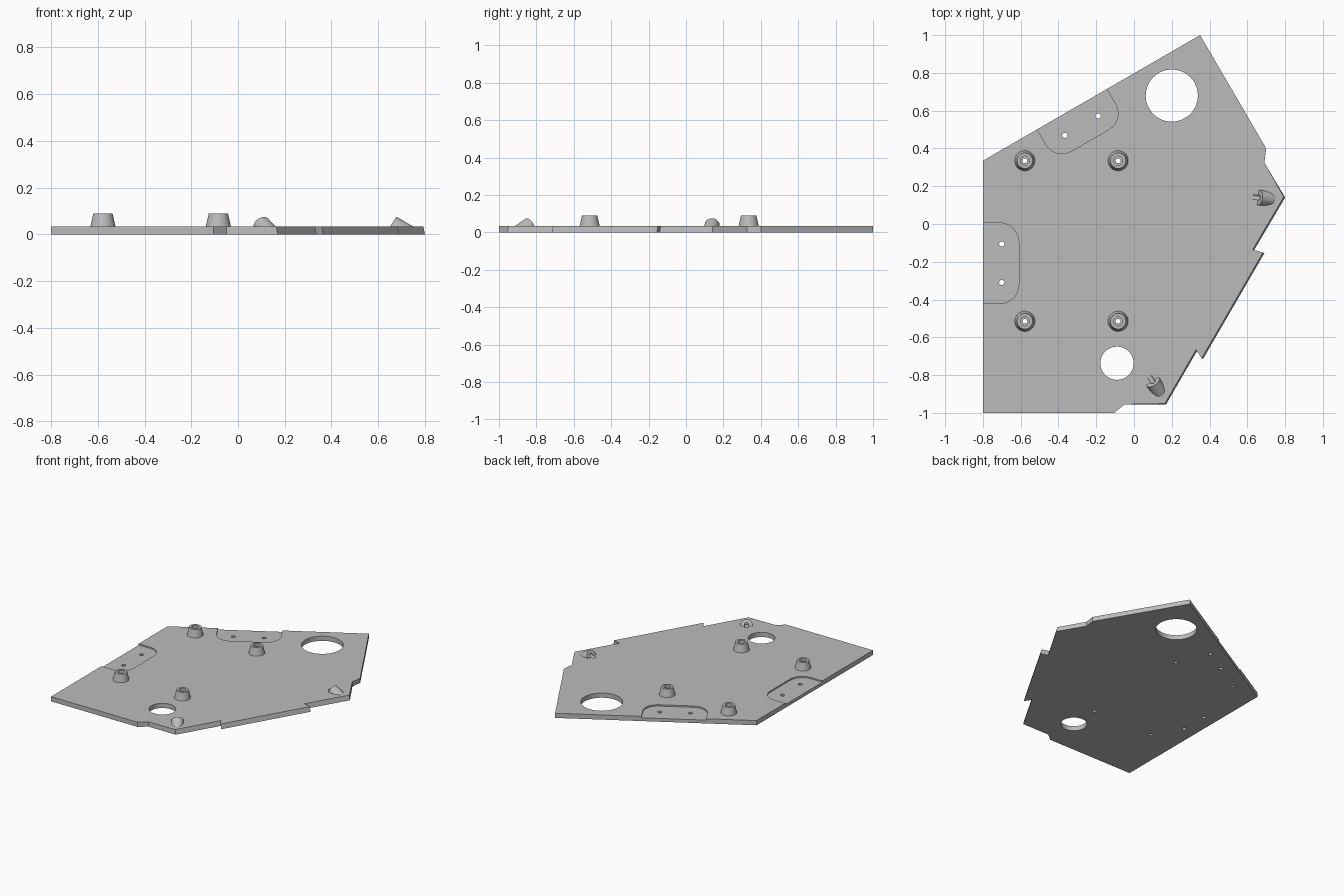
import bpy, bmesh
from math import pi, sin, cos, radians
from mathutils import Vector, Matrix

if "Cube" in bpy.data.objects:
    bpy.data.objects.remove(bpy.data.objects["Cube"])

TOP = 0.034          # plate thickness
scene = bpy.context.scene.collection

grey = bpy.data.materials.new("light_grey")
grey.use_nodes = True
tone = (0.5, 0.5, 0.5, 1)
grey.diffuse_color = tone
grey.node_tree.nodes["Principled BSDF"].inputs["Base Color"].default_value = tone


def make_object(name, bm):
    bmesh.ops.recalc_face_normals(bm, faces=bm.faces[:])
    mesh = bpy.data.meshes.new(name)
    bm.to_mesh(mesh)
    bm.free()
    mesh.materials.append(grey)
    obj = bpy.data.objects.new(name, mesh)
    scene.objects.link(obj)
    return obj


def prism(name, points, z0, z1):
    """Extrude a flat outline between two heights."""
    bm = bmesh.new()
    face = bm.faces.new([bm.verts.new((x, y, z0)) for x, y in points])
    ext = bmesh.ops.extrude_face_region(bm, geom=[face])
    for v in ext["geom"]:
        if isinstance(v, bmesh.types.BMVert):
            v.co.z = z1
    return make_object(name, bm)


def cylinder(name, start, end, r1, r2=None, sides=48):
    """Cylinder or cone frustum from one point to another."""
    start, end = Vector(start), Vector(end)
    axis = end - start
    turn = axis.to_track_quat("Z", "Y").to_matrix().to_4x4()
    bm = bmesh.new()
    bmesh.ops.create_cone(bm, cap_ends=True, segments=sides, radius1=r1,
                          radius2=r1 if r2 is None else r2, depth=axis.length,
                          matrix=Matrix.Translation((start + end) / 2) @ turn)
    return make_object(name, bm)


def combine(obj, others, operation="DIFFERENCE"):
    """Apply a boolean with each helper, then discard the helper."""
    for other in others:
        mod = obj.modifiers.new("cut", "BOOLEAN")
        mod.operation, mod.solver, mod.object = operation, "EXACT", other
        bpy.context.view_layer.update()
        deps = bpy.context.evaluated_depsgraph_get()
        mesh = bpy.data.meshes.new_from_object(obj.evaluated_get(deps))
        obj.modifiers.clear()
        obj.data = mesh
        bpy.data.objects.remove(other)


def smooth(obj):
    bpy.ops.object.select_all(action="DESELECT")
    obj.select_set(True)
    bpy.context.view_layer.objects.active = obj
    bpy.ops.object.shade_smooth_by_angle(angle=radians(30))


# Base plate with notched outline
outline = [(-0.8, -1), (-0.105, -1), (-0.05, -0.955), (0.17, -0.955),
           (0.335, -0.67), (0.365, -0.715), (0.69, -0.155), (0.635, -0.14),
           (0.8, 0.14), (0.69, 0.325), (0.7, 0.4), (0.35, 1), (-0.8, 0.335)]
plate = prism("base_plate", outline, 0, TOP)

# Slight draft on the long slanted edges
slanted = [Vector(p) for p in outline[3:9]]
for v in plate.data.vertices:
    if v.co.z > TOP / 2 and any((v.co.xy - p).length < 0.001 for p in slanted):
        v.co.xy -= Vector((0.866, -0.5)) * 0.008


# Shallow rounded pockets open to the plate edge, each with two screw holes
def pocket(center, inward):
    center, n = Vector(center), Vector(inward)
    t = Vector((-n.y, n.x))
    half, deep, r = 0.213, 0.19, 0.1
    pts = [center + t * half - n * 0.05]
    for sign in (1, -1):
        arc = [(sign * (half - r + r * cos(a)), deep - r + r * sin(a))
               for a in [i * pi / 24 for i in range(13)]]
        pts += [center + t * u + n * w for u, w in arc[::sign]]
    pts.append(center - t * half - n * 0.05)
    holes = [center + n * 0.1 + t * s for s in (-0.102, 0.102)]
    return prism("pocket_cutter", pts, TOP - 0.01, 0.1), holes


drill = []
for center, inward in (((-0.8, -0.208), (1, 0)), ((-0.328, 0.607), (0.5, -0.866))):
    cutter, holes = pocket(center, inward)
    combine(plate, [cutter])
    drill += [(h.x, h.y, 0.014) for h in holes]

# Large openings and screw holes
posts = [(x, y) for x in (-0.578, -0.084) for y in (0.335, -0.515)]
drill += [(0.2, 0.68, 0.138), (-0.09, -0.737, 0.088)]
drill += [(x, y, 0.013) for x, y in posts]
for x, y, r in drill:
    combine(plate, [cylinder("hole_cutter", (x, y, -0.1), (x, y, 0.2), r,
                             sides=64 if r > 0.05 else 24)])

# Tapered standoffs with counterbored holes
for i, (x, y) in enumerate(posts):
    post = cylinder(f"standoff_{i + 1}", (x, y, TOP - 0.002), (x, y, 0.09), 0.054, 0.041)
    combine(post, [cylinder("bore", (x, y, -0.1), (x, y, 0.2), 0.013, sides=24),
                   cylinder("counterbore", (x, y, 0.07), (x, y, 0.2), 0.024, sides=32)])
    smooth(post)

# Tilted cable hoods, each with a guide groove entering its open end
for name, mouth, direction in (("right_hood", (0.66, 0.14), (1, -0.12)),
                               ("front_hood", (0.1, -0.835), (0.55, -0.83))):
    d = Vector(direction).normalized().to_3d()
    face = Vector((*mouth, 0.04))
    slope = d * cos(radians(30)) - Vector((0, 0, sin(radians(30))))
    hood = cylinder(name, face, face + slope * 0.16, 0.04)
    big = [(-2, -2), (2, -2), (2, 2), (-2, 2)]
    groove = (face - d * 0.03, face + d * 0.035)
    combine(hood, [prism("trim", big, -1, TOP - 0.012),
                   cylinder("bore", *groove, 0.014, sides=24)])
    combine(plate, [cylinder("groove", *groove, 0.014, sides=24)])
    smooth(hood)

smooth(plate)
